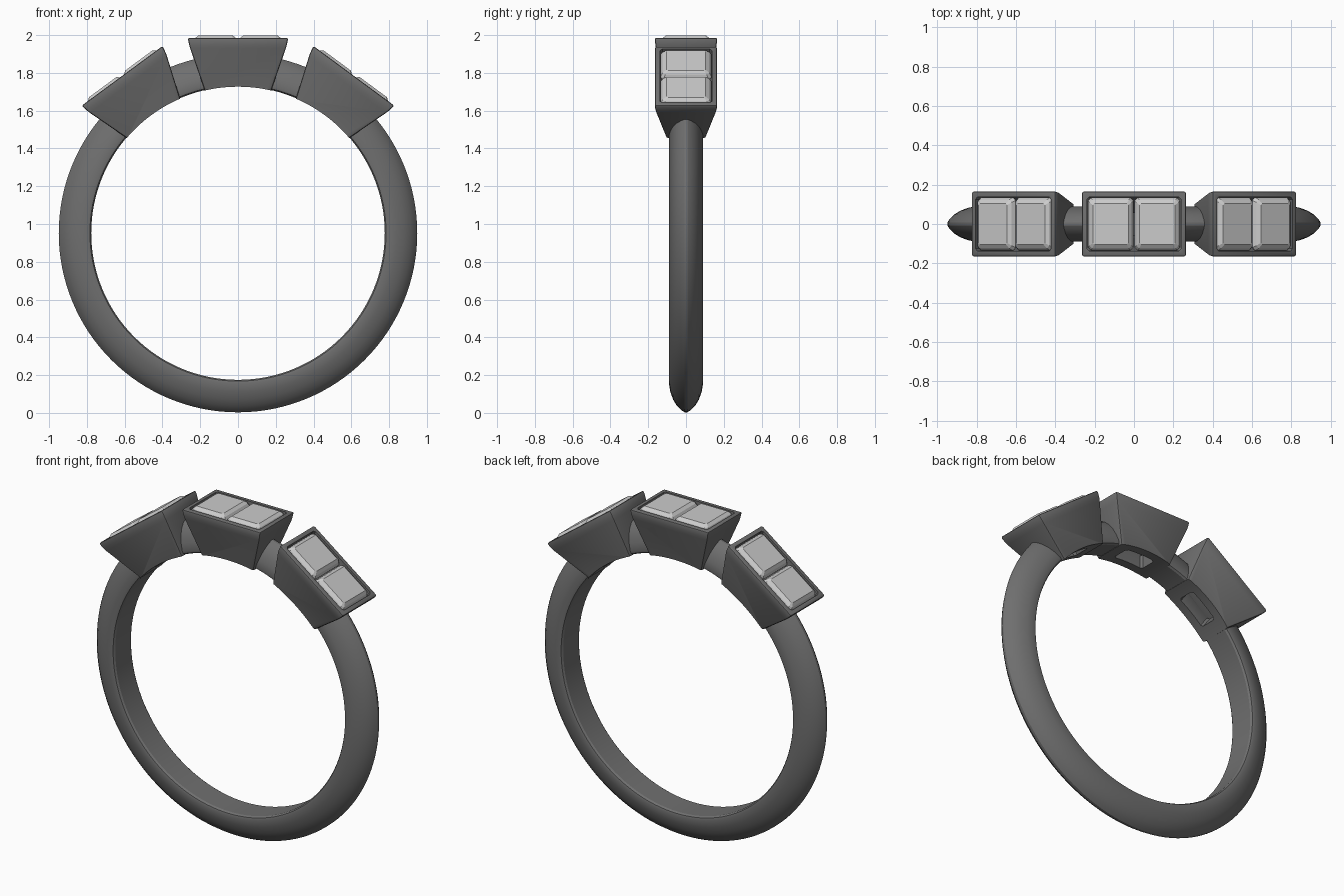
import bpy, bmesh, math
from mathutils import Matrix, Vector

if "Cube" in bpy.data.objects:
    bpy.data.objects.remove(bpy.data.objects["Cube"])

CZ, R_IN = 0.952, 0.775          # ring centre height, finger radius
TILT = math.radians(36.4)        # angle between settings


def material(name, v):
    m = bpy.data.materials.new(name)
    m.diffuse_color = (v, v, v, 1)
    m.use_nodes = True
    m.node_tree.nodes["Principled BSDF"].inputs["Base Color"].default_value = m.diffuse_color
    return m


METAL, STONE = material("dark_metal", 0.16), material("pale_stone", 0.6)


def finish(bm, name, mat=None):
    bmesh.ops.recalc_face_normals(bm, faces=bm.faces)
    me = bpy.data.meshes.new(name)
    bm.to_mesh(me)
    bm.free()
    ob = bpy.data.objects.new(name, me)
    bpy.context.collection.objects.link(ob)
    if mat:
        me.materials.append(mat)
    return ob


def loft(levels, cx=0.0):
    """Closed solid through rectangles (half_x, half_y, corner_cut, z)."""
    bm = bmesh.new()
    rings = []
    for hx, hy, c, z in levels:
        if c:
            pts = [(hx, hy - c), (hx - c, hy), (c - hx, hy), (-hx, hy - c),
                   (-hx, c - hy), (c - hx, -hy), (hx - c, -hy), (hx, c - hy)]
        else:
            pts = [(hx, hy), (-hx, hy), (-hx, -hy), (hx, -hy)]
        rings.append([bm.verts.new((x + cx, y, z)) for x, y in pts])
    for a, b in zip(rings, rings[1:]):
        for i in range(len(a)):
            j = (i + 1) % len(a)
            bm.faces.new((a[i], a[j], b[j], b[i]))
    bm.faces.new(rings[0])
    bm.faces.new(rings[-1])
    return bm


def tilt(ob, angle):
    c = Vector((0, 0, CZ))
    ob.data.transform(Matrix.Translation(c) @ Matrix.Rotation(angle, 4, 'Y') @ Matrix.Translation(-c))


def select(ob):
    bpy.ops.object.select_all(action='DESELECT')
    ob.select_set(True)
    bpy.context.view_layer.objects.active = ob


def cut(ob, cutter):
    select(ob)
    m = ob.modifiers.new("cut", 'BOOLEAN')
    m.operation, m.solver, m.object = 'DIFFERENCE', 'EXACT', cutter
    bpy.ops.object.modifier_apply(modifier=m.name)


def smooth(ob, deg=30):
    select(ob)
    bpy.ops.object.shade_smooth_by_angle(angle=math.radians(deg))


# Band: knife-edge profile swept round the finger hole
half = [(0.777, 0.075), (0.784, 0.086), (0.798, 0.09), (0.84, 0.083),
        (0.88, 0.069), (0.915, 0.048), (0.938, 0.024), (0.949, 0.007)]
profile = half + [(r, -y) for r, y in reversed(half)]
N = 128
bm = bmesh.new()
rows = []
for k in range(N):
    a = 2 * math.pi * k / N
    rows.append([bm.verts.new((r * math.sin(a), y, CZ + r * math.cos(a))) for r, y in profile])
for k in range(N):
    a, b = rows[k], rows[(k + 1) % N]
    for i in range(len(profile)):
        j = (i + 1) % len(profile)
        bm.faces.new((a[i], a[j], b[j], b[i]))
band = finish(bm, "band", METAL)

# Cutter for the finger hole
bm = bmesh.new()
bmesh.ops.create_cone(bm, cap_ends=True, segments=N, radius1=R_IN, radius2=R_IN, depth=1,
                      matrix=Matrix.Translation((0, 0, CZ)) @ Matrix.Rotation(math.pi / 2, 4, 'X'))
finger = finish(bm, "finger_cutter")
helpers = [finger]

for label, ang in (("left", -TILT), ("centre", 0.0), ("right", TILT)):
    # Tapered box setting with softened edges
    bm = loft([(0.17, 0.1, 0, 1.69), (0.257, 0.161, 0, 1.94), (0.266, 0.166, 0, 1.986)])
    bmesh.ops.bevel(bm, geom=bm.edges[:], offset=0.01, segments=2, profile=0.5, affect='EDGES')
    box = finish(bm, label + "_setting", METAL)
    # Stone seat that narrows to an open window underneath
    seat = finish(loft([(0.1, 0.055, 0.012, 1.6), (0.1, 0.055, 0.012, 1.8),
                        (0.239, 0.137, 0.012, 1.95), (0.239, 0.137, 0.012, 2.1)]),
                  label + "_seat_cutter")
    cut(box, finger)
    cut(box, seat)
    tilt(box, ang)
    tilt(seat, ang)
    cut(band, seat)
    smooth(box)
    helpers.append(seat)
    # Pair of step-cut stones
    for side, sx in (("a", -1), ("b", 1)):
        gem = finish(loft([(0.025, 0.06, 0.008, 1.87), (0.07, 0.09, 0.012, 1.9),
                           (0.116, 0.134, 0.016, 1.957), (0.116, 0.134, 0.016, 1.967),
                           (0.107, 0.124, 0.014, 1.985), (0.09, 0.104, 0.008, 1.999)],
                          cx=sx * 0.119), f"{label}_stone_{side}", STONE)
        tilt(gem, ang)

smooth(band)
for h in helpers:
    bpy.data.objects.remove(h, do_unlink=True)
